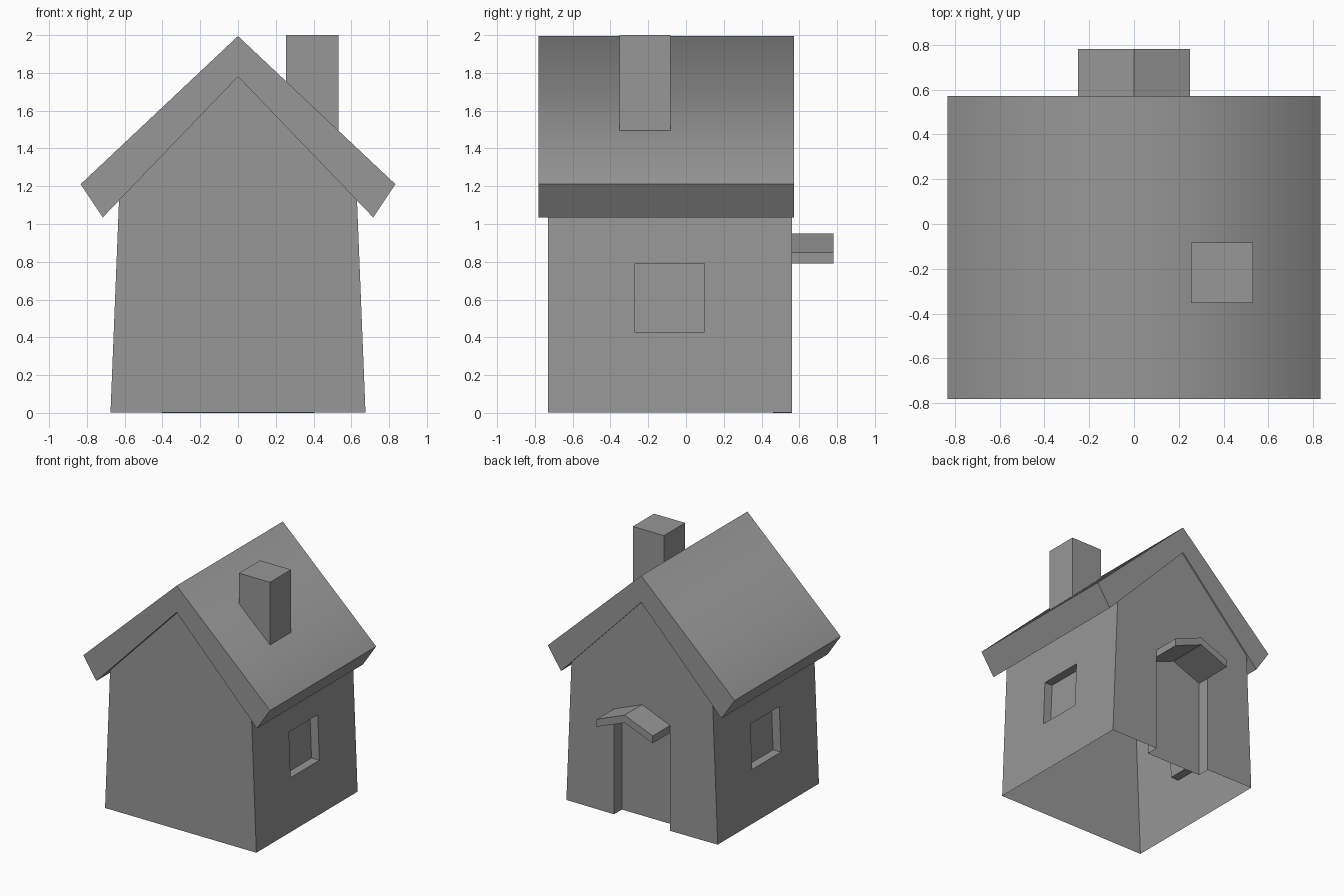
import bpy, bmesh

if "Cube" in bpy.data.objects:
    bpy.data.objects.remove(bpy.data.objects["Cube"])

# Mid-dark grey for the whole house
GREY = bpy.data.materials.new("grey")
GREY.diffuse_color = (0.31, 0.31, 0.31, 1)
GREY.use_nodes = True
GREY.node_tree.nodes["Principled BSDF"].inputs["Base Color"].default_value = GREY.diffuse_color


def finish(name, bm):
    bmesh.ops.remove_doubles(bm, verts=bm.verts, dist=1e-4)
    bmesh.ops.recalc_face_normals(bm, faces=bm.faces)
    mesh = bpy.data.meshes.new(name)
    bm.to_mesh(mesh)
    bm.free()
    mesh.materials.append(GREY)
    obj = bpy.data.objects.new(name, mesh)
    bpy.context.collection.objects.link(obj)
    return obj


def face(bm, pts):
    return bm.faces.new([bm.verts.new(p) for p in pts])


def strip(bm, a, b, closed=True):
    """Quads joining two matching outlines."""
    for i in range(len(a) if closed else len(a) - 1):
        j = (i + 1) % len(a)
        face(bm, [a[i], a[j], b[j], b[i]])


def prism(name, profile, y0, y1):
    """Solid made by running an xz profile along y."""
    bm = bmesh.new()
    a = [(x, y0, z) for x, z in profile]
    b = [(x, y1, z) for x, z in profile]
    face(bm, a)
    face(bm, b)
    strip(bm, a, b)
    return finish(name, bm)


def mirrored(half):
    """Right half profile from bottom to peak, completed on the left."""
    return half + [(-x, z) for x, z in reversed(half) if x > 0]


FRONT, BACK, BASE = -0.73, 0.56, 0.002
WALL_TOP = 1.127


def wall_x(z):
    return 0.675 - 0.04 * z


# House walls: open-bottomed shell with recessed windows and doorway
bm = bmesh.new()
gable = mirrored([(wall_x(BASE), BASE), (wall_x(WALL_TOP), WALL_TOP), (0, 1.78)])
door = mirrored([(0.25, 0), (0.25, 0.79), (0, 0.89)])
face(bm, [(x, FRONT, z) for x, z in gable])
door_out = [(x, BACK, z) for x, z in door]
door_in = [(x, BACK - 0.1, z) for x, z in door]
face(bm, [(x, BACK, z) for x, z in gable] + door_out[::-1])
strip(bm, door_out, door_in, closed=False)
face(bm, door_in)
for s in (-1, 1):
    corners = [(FRONT, BASE), (BACK, BASE), (BACK, WALL_TOP), (FRONT, WALL_TOP)]
    window = [(-0.27, 0.427), (0.097, 0.427), (0.097, 0.79), (-0.27, 0.79)]
    outer = [(s * wall_x(z), y, z) for y, z in corners]
    rim = [(s * wall_x(z), y, z) for y, z in window]
    pane = [(s * (wall_x(z) - 0.07), y, z) for y, z in window]
    strip(bm, outer, rim)
    strip(bm, rim, pane)
    face(bm, pane)
finish("house_walls", bm)

# Main roof: thick chevron, shaded smoothly over the ridge only
roof = [(0, 1.995), (0.833, 1.211), (0.716, 1.035), (0, 1.78),
        (-0.716, 1.035), (-0.833, 1.211)]
roof_mesh = prism("roof", roof, -0.782, 0.571).data
for poly in roof_mesh.polygons:
    poly.use_smooth = True
for edge in roof_mesh.edges:
    ends = [roof_mesh.vertices[v].co for v in edge.vertices]
    edge.use_edge_sharp = not all(co.z > 1.9 for co in ends)

# Canopy above the doorway
canopy = [(0, 0.951), (0.25, 0.85), (0.25, 0.79), (0, 0.89),
          (-0.25, 0.79), (-0.25, 0.85)]
prism("door_canopy", canopy, BACK, 0.782)

# Chimney, with its foot cut to the roof slope
chimney = [(0.255, 2.0), (0.532, 2.0), (0.532, 1.47), (0.255, 1.73)]
prism("chimney", chimney, -0.352, -0.083)
